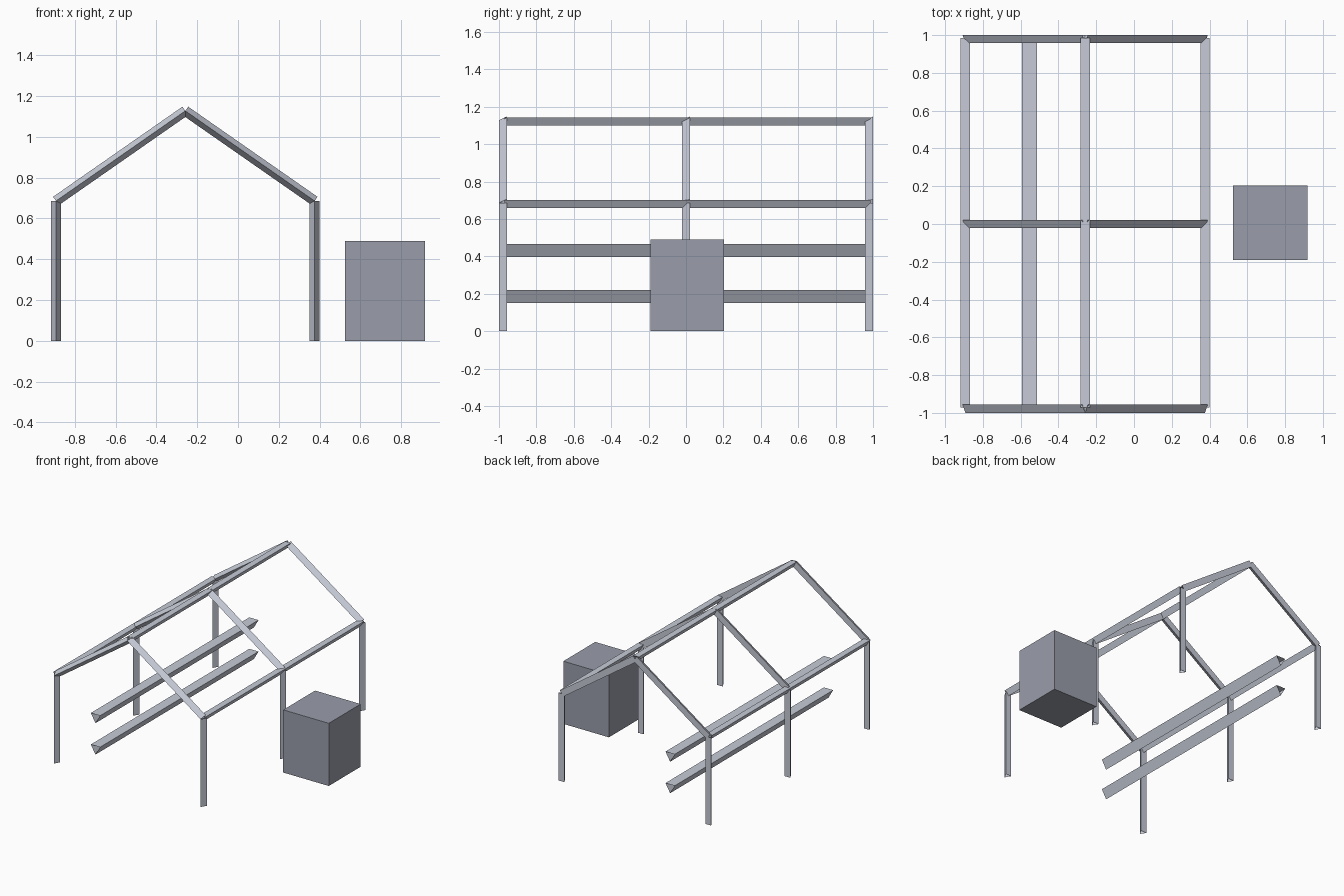
import bpy
import bmesh
from math import tau
from mathutils import Vector, Quaternion

cube = bpy.data.objects.get("Cube")
if cube:
    bpy.data.objects.remove(cube, do_unlink=True)


def material(name, rgb):
    mat = bpy.data.materials.new(name)
    mat.use_nodes = True
    colour = (*rgb, 1.0)
    mat.diffuse_color = colour
    mat.node_tree.nodes["Principled BSDF"].inputs["Base Color"].default_value = colour
    return mat


LIGHT_GREY = material("light_grey", (0.57, 0.60, 0.68))
MID_GREY = material("mid_grey", (0.32, 0.34, 0.40))


def finish(name, bm, mat):
    mesh = bpy.data.meshes.new(name)
    bm.to_mesh(mesh)
    bm.free()
    mesh.materials.append(mat)
    obj = bpy.data.objects.new(name, mesh)
    bpy.context.collection.objects.link(obj)
    return obj


def beam(name, start, end, apex, radius):
    """Open-ended triangular tube with one edge turned towards apex."""
    start, end = Vector(start), Vector(end)
    axis = (end - start).normalized()
    spokes = [Quaternion(axis, tau * i / 3) @ Vector(apex) * radius for i in range(3)]
    bm = bmesh.new()
    low = [bm.verts.new(start + s) for s in spokes]
    high = [bm.verts.new(end + s) for s in spokes]
    for i in range(3):
        j = (i + 1) % 3
        bm.faces.new((low[i], low[j], high[j], high[i]))
    return finish(name, bm, LIGHT_GREY)


FRAME_RADIUS, SHELF_RADIUS = 0.0287, 0.046
EAVE_Z, RIDGE_Z = 0.686, 1.128
RIDGE_X, HALF_SPAN = -0.2585, 0.6345
FRAMES = {"front": -0.971, "middle": 0.0075, "back": 0.986}
FORWARD, DOWN = (0, -1, 0), (0, 0, -1)


def long_beam(name, x, z, radius):
    beam(name, (x, FRAMES["front"], z), (x, FRAMES["back"], z), DOWN, radius)


# Posts, rafters and eaves on both sides
for side, sign in (("left", 1), ("right", -1)):
    x = RIDGE_X + sign * HALF_SPAN
    for place, y in FRAMES.items():
        beam(f"{place}_{side}_post", (x, y, 0), (x, y, EAVE_Z), FORWARD, FRAME_RADIUS)
        beam(f"{place}_{side}_rafter", (x, y, EAVE_Z), (RIDGE_X, y, RIDGE_Z),
             FORWARD, FRAME_RADIUS)
    long_beam(f"{side}_eave_beam", x, EAVE_Z, FRAME_RADIUS)

# Ridge and the two rails inside
long_beam("ridge_beam", RIDGE_X, RIDGE_Z, FRAME_RADIUS)
long_beam("lower_rail", -0.553, 0.196, SHELF_RADIUS)
long_beam("upper_rail", -0.553, 0.442, SHELF_RADIUS)

# Box beside the frame
bm = bmesh.new()
bmesh.ops.create_cube(bm, size=1)
bmesh.ops.scale(bm, vec=(0.394, 0.394, 0.49), verts=bm.verts)
bmesh.ops.translate(bm, vec=(0.721, 0.007, 0.245), verts=bm.verts)
finish("box", bm, MID_GREY)
